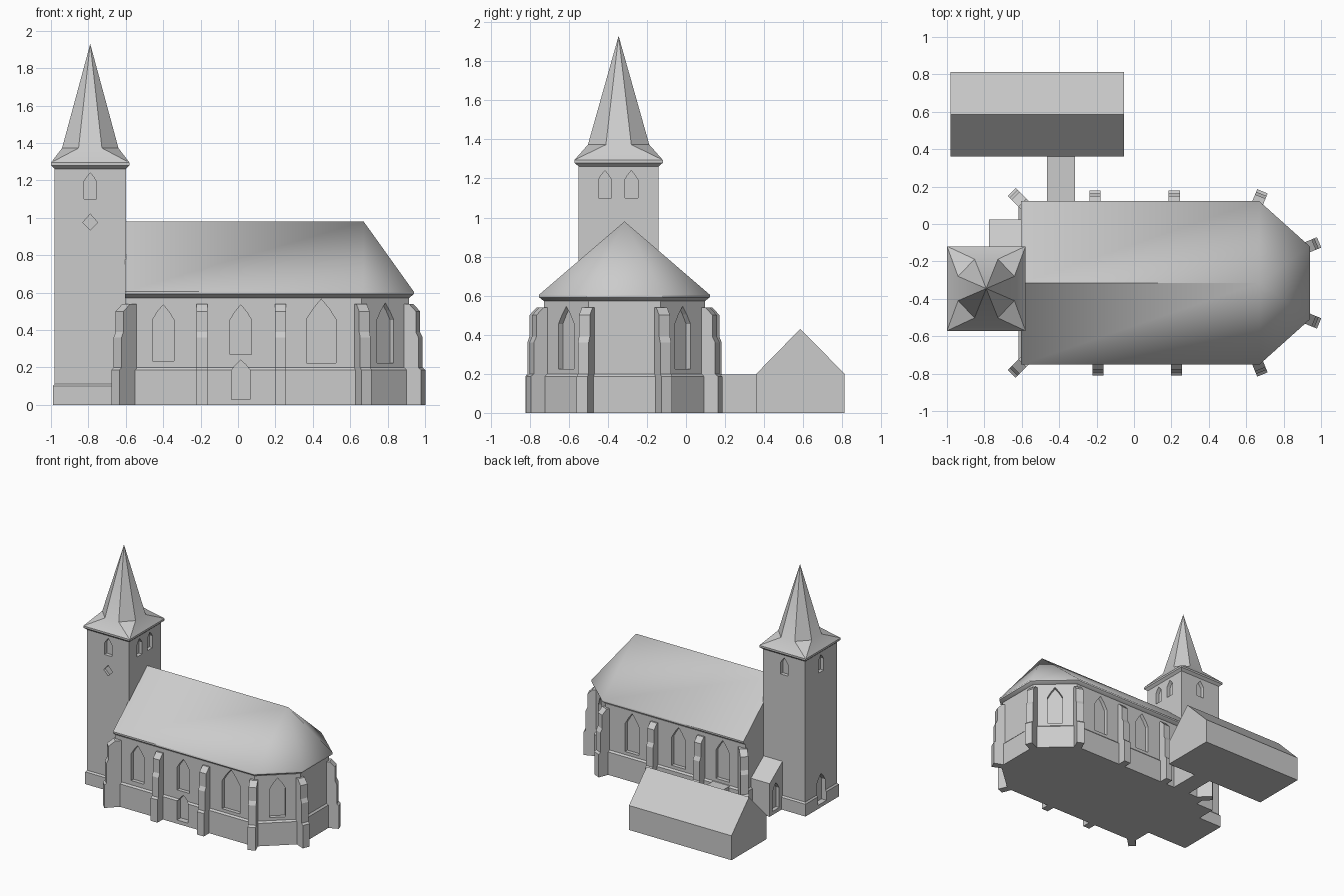
import bpy, bmesh, math
from mathutils import Vector

if "Cube" in bpy.data.objects:
    bpy.data.objects.remove(bpy.data.objects["Cube"])

stone = bpy.data.materials.new("light_grey")
stone.diffuse_color = (0.6, 0.6, 0.6, 1)
stone.use_nodes = True
stone.node_tree.nodes["Principled BSDF"].inputs["Base Color"].default_value = stone.diffuse_color


def loft(name, rings, cap_top=True):
    """Skin a stack of equal-length rings; coincident points are merged."""
    bm = bmesh.new()
    vs = [[bm.verts.new(p) for p in r] for r in rings]
    n = len(rings[0])
    for a, b in zip(vs, vs[1:]):
        for i in range(n):
            j = (i + 1) % n
            bm.faces.new((a[i], a[j], b[j], b[i]))
    bm.faces.new(vs[0][::-1])
    if cap_top:
        bm.faces.new(vs[-1])
    bmesh.ops.remove_doubles(bm, verts=bm.verts, dist=1e-5)
    bmesh.ops.recalc_face_normals(bm, faces=bm.faces)
    me = bpy.data.meshes.new(name)
    bm.to_mesh(me)
    bm.free()
    me.materials.append(stone)
    ob = bpy.data.objects.new(name, me)
    bpy.context.collection.objects.link(ob)
    return ob


def extrude(name, pts, vec):
    v = Vector(vec)
    return loft(name, [[Vector(p) for p in pts], [Vector(p) + v for p in pts]])


def activate(ob):
    bpy.ops.object.select_all(action='DESELECT')
    ob.select_set(True)
    bpy.context.view_layer.objects.active = ob


def smooth(ob, deg):
    activate(ob)
    bpy.ops.object.shade_smooth_by_angle(angle=math.radians(deg))


def recess(ob, origin, normal, shape, depth=0.03):
    """Cut a niche; shape is a list of (sideways, z) points."""
    n = Vector((normal[0], normal[1], 0)).normalized()
    side = Vector((-n.y, n.x, 0))
    base = Vector((origin[0], origin[1], 0)) - n * depth
    cut = extrude("cutter", [base + side * s + Vector((0, 0, z)) for s, z in shape],
                  n * (depth + 0.06))
    cut.hide_render = True
    mod = ob.modifiers.new("recess", 'BOOLEAN')
    mod.operation, mod.solver, mod.object = 'DIFFERENCE', 'EXACT', cut
    activate(ob)
    bpy.ops.object.modifier_apply(modifier=mod.name)
    bpy.data.objects.remove(cut)


def pointed(w, z0, zs, z1):
    h = w / 2
    return [(-h, z0), (h, z0), (h, zs), (h * 0.52, zs + (z1 - zs) * 0.55), (0, z1),
            (-h * 0.52, zs + (z1 - zs) * 0.55), (-h, zs)]


CY = -0.315  # centre line of nave


def nave_ring(d, z, west=-0.605):
    """Nave outline with three-sided apse, inset by d from the eaves."""
    half = [(west, 0.437 - d), (0.67 - 0.38 * d, 0.437 - d), (0.94 - d, 0.195 - 0.45 * d)]
    pts = [(x, CY - y) for x, y in half] + [(x, CY + y) for x, y in half[::-1]]
    return [Vector((x, y, z)) for x, y in pts]


# Nave walls with plinth, windows and south door
W = 0.025
nave = loft("nave_walls", [nave_ring(0.013, 0, -0.617), nave_ring(0.013, 0.187, -0.617),
                           nave_ring(W, 0.2), nave_ring(W, 0.585)])
south, north = CY - 0.437 + W, CY + 0.437 - W
for x, w, z0, z1 in ((-0.4, 0.115, 0.235, 0.535), (0.015, 0.115, 0.27, 0.535),
                     (0.445, 0.16, 0.225, 0.565)):
    recess(nave, (x, south), (0, -1), pointed(w, z0, 0.455, z1))
recess(nave, (0.015, south), (0, -1), pointed(0.1, 0.03, 0.185, 0.24), 0.035)
for x in (-0.4, 0.0, 0.42):
    recess(nave, (x, north), (0, 1), pointed(0.125, 0.225, 0.455, 0.55))
ring = nave_ring(W, 0)
for a, b in ((1, 2), (3, 4)):
    mid, e = (ring[a] + ring[b]) / 2, ring[b] - ring[a]
    recess(nave, mid, (e.y, -e.x), pointed(0.12, 0.225, 0.455, 0.545))

# Nave roof: sloped eaves moulding, ridge and hipped apse
west_top, east_top = Vector((-0.605, CY, 0.98)), Vector((0.672, CY, 0.98))
roof = loft("nave_roof", [nave_ring(W, 0.572), nave_ring(0, 0.592), nave_ring(0, 0.605),
                          [west_top] + [east_top] * 4 + [west_top]], cap_top=False)
smooth(roof, 42)


# Stepped buttresses along sides and on corners
def buttress(x, y, angle, o=0.057):
    n = Vector((math.cos(angle), math.sin(angle), 0))
    side = Vector((-n.y, n.x, 0)) * 0.06
    prof = [(-0.06, 0), (o, 0), (o, 0.187), (o - 0.015, 0.2), (o - 0.015, 0.36),
            (o - 0.03, 0.39), (o - 0.03, 0.5), (-0.012, 0.54), (-0.06, 0.54)]
    base = Vector((x, y, 0)) - side / 2
    extrude("buttress", [base + n * d + Vector((0, 0, z)) for d, z in prof], side)


for s in (-1, 1):
    for x in ((-0.193, 0.227) if s < 0 else (-0.208, 0.215)):
        buttress(x, CY + s * 0.437, s * math.pi / 2)
    buttress(-0.605, CY + s * 0.437, s * math.radians(135), 0.07)
    buttress(0.665, CY + s * 0.437, s * math.radians(67.5))
    buttress(0.937, CY + s * 0.195, s * math.radians(22.5))

# Tower shaft with plinth
TX, TY = -0.79, -0.345


def square(hx, hy, z):
    return [Vector((TX + a * hx, TY + b * hy, z))
            for a, b in ((-1, -1), (1, -1), (1, 1), (-1, 1))]


HX, HY = 0.19, 0.205
tower = loft("tower_walls", [square(HX + 0.01, HY + 0.01, 0), square(HX + 0.01, HY + 0.01, 0.1),
                             square(HX, HY, 0.112), square(HX, HY, 1.275)])
belfry = pointed(0.066, 1.1, 1.195, 1.24)
recess(tower, (TX, TY - HY), (0, -1), belfry)
recess(tower, (TX, TY + HY), (0, 1), belfry)
recess(tower, (TX - HX, TY), (-1, 0), belfry)
for y in (-0.07, 0.065):
    recess(tower, (TX + HX, TY + y), (1, 0), belfry)
recess(tower, (TX, TY - HY), (0, -1),
       [(0, 0.935), (0.04, 0.975), (0, 1.02), (-0.04, 0.975)], 0.02)
recess(tower, (TX - HX, TY), (-1, 0), pointed(0.11, 0.03, 0.2, 0.27), 0.035)

# Spire: cornice, flared skirt from square to octagon, then point
dirs = [(math.cos(math.radians(22.5 + 45 * k)), math.sin(math.radians(22.5 + 45 * k)))
        for k in range(8)]


def corners(hx, hy, z):
    return [Vector((TX + math.copysign(hx, c), TY + math.copysign(hy, s), z)) for c, s in dirs]


spire = loft("spire", [corners(HX, HY, 1.262), corners(0.21, 0.226, 1.28),
                       corners(0.21, 0.226, 1.295),
                       [Vector((TX + c * 0.163, TY + s * 0.17, 1.373)) for c, s in dirs],
                       [Vector((TX, TY, 1.93))] * 8], cap_top=False)
smooth(spire, 30)

# Lean-to porch between tower and nave
porch = extrude("porch", [(-0.775, -0.16, 0), (-0.775, 0.025, 0), (-0.775, 0.025, 0.27),
                          (-0.775, -0.14, 0.39), (-0.775, -0.16, 0.39)], (0.19, 0, 0))
recess(porch, (-0.775, -0.055), (-1, 0), pointed(0.085, 0.03, 0.19, 0.25))

# Annex with gable roof, and flat-roofed passage to the nave
extrude("annex", [(-0.98, 0.36, 0), (-0.98, 0.812, 0), (-0.98, 0.812, 0.2),
                  (-0.98, 0.585, 0.43), (-0.98, 0.36, 0.2)], (0.927, 0, 0))
extrude("passage", [(-0.465, 0.08, 0), (-0.315, 0.08, 0), (-0.315, 0.08, 0.197),
                    (-0.465, 0.08, 0.197)], (0, 0.29, 0))
